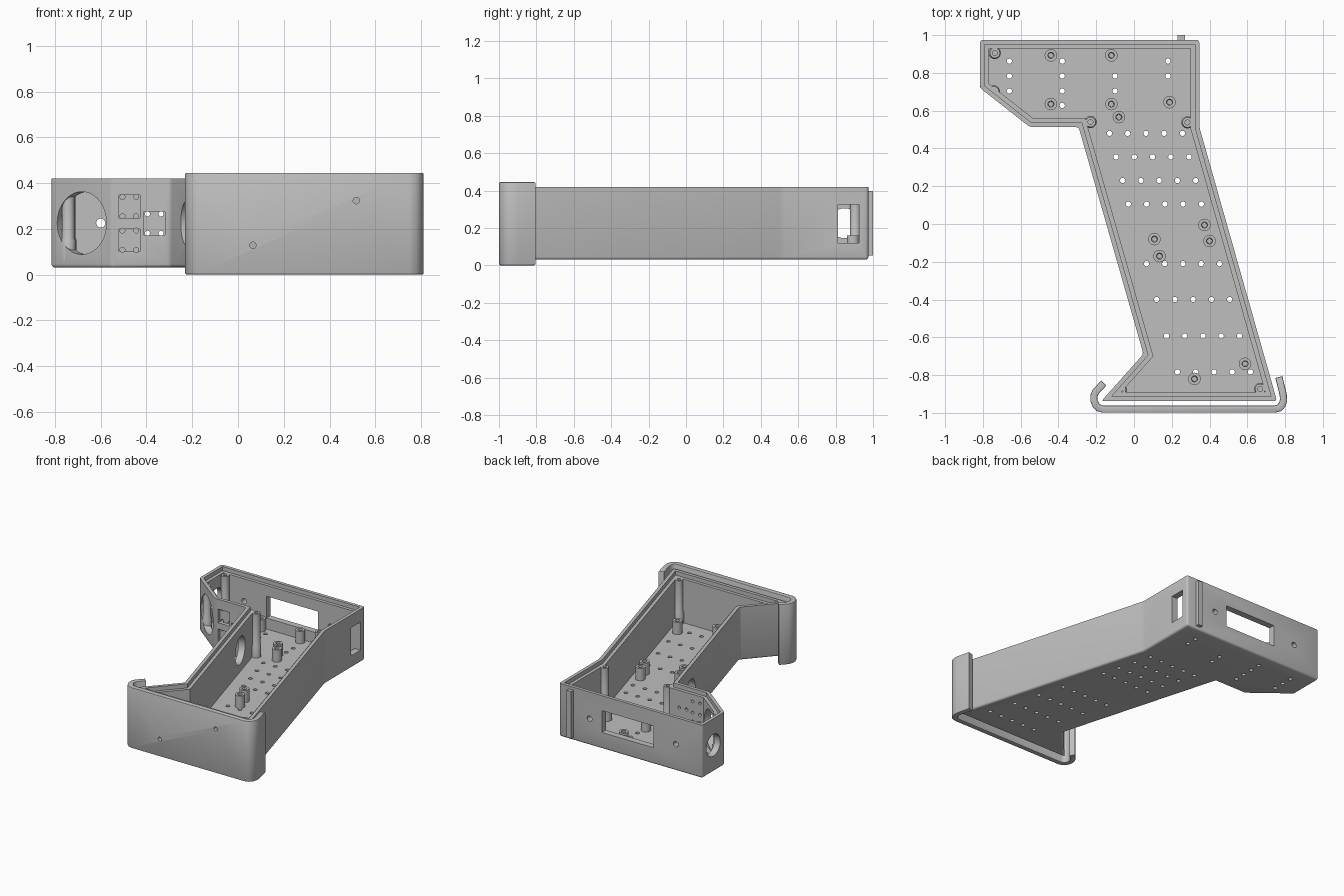
import bpy, bmesh, math
from mathutils import Vector, Matrix

cube = bpy.data.objects.get("Cube")
if cube:
    bpy.data.objects.remove(cube, do_unlink=True)

grey = bpy.data.materials.new("plain grey")
grey.use_nodes = True
colour = (0.52, 0.52, 0.52, 1)
grey.diffuse_color = colour
grey.node_tree.nodes["Principled BSDF"].inputs["Base Color"].default_value = colour
parts = []


def make(name, bm, helper=False):
    bmesh.ops.recalc_face_normals(bm, faces=bm.faces)
    mesh = bpy.data.meshes.new(name)
    bm.to_mesh(mesh)
    bm.free()
    mesh.materials.append(grey)
    ob = bpy.data.objects.new(name, mesh)
    bpy.context.collection.objects.link(ob)
    ob.hide_render = helper
    if not helper:
        parts.append(ob)
    return ob


def offset(points, d, closed=True):
    """Shift a path to its left by d with mitred corners."""
    pts = [Vector(p) for p in points]
    out = []
    for i, p in enumerate(pts):
        a = (p - pts[i - 1]).normalized() if closed or i else None
        b = (pts[(i + 1) % len(pts)] - p).normalized() if closed or i < len(pts) - 1 else None
        a, b = a or b, b or a
        na, nb = Vector((-a.y, a.x)), Vector((-b.y, b.x))
        out.append(p + (na + nb) * d / (1 + na.dot(nb)))
    return out


def prism(points, z0, z1):
    bm = bmesh.new()
    face = bm.faces.new([bm.verts.new((p[0], p[1], z0)) for p in points])
    top = bmesh.ops.extrude_face_region(bm, geom=[face])
    verts = [g for g in top["geom"] if isinstance(g, bmesh.types.BMVert)]
    bmesh.ops.translate(bm, verts=verts, vec=(0, 0, z1 - z0))
    return bm


def drill(bm, p, axis, r, depth, sides=16):
    """Add a cylinder centred on p along axis."""
    turn = Vector(axis).to_track_quat('Z', 'Y').to_matrix().to_4x4()
    bmesh.ops.create_cone(bm, cap_ends=True, segments=sides, radius1=r, radius2=r,
                          depth=depth, matrix=Matrix.Translation(p) @ turn)


def block(bm, p, size):
    bmesh.ops.create_cube(bm, size=1, matrix=Matrix.Translation(p) @ Matrix.Diagonal((*size, 1)))


def cut(ob, cutters):
    for c in cutters:
        m = ob.modifiers.new("cut", 'BOOLEAN')
        m.operation, m.solver, m.object = 'DIFFERENCE', 'EXACT', c
    dg = bpy.context.evaluated_depsgraph_get()
    mesh = bpy.data.meshes.new_from_object(ob.evaluated_get(dg))
    ob.modifiers.clear()
    ob.data = mesh
    for c in cutters:
        bpy.data.objects.remove(c, do_unlink=True)


# Case outline and levels
outline = [(-.815, .72), (-.551, .513), (-.293, .513), (.05, -.688), (-.172, -.937),
           (.757, -.937), (.346, .513), (.346, .975), (-.815, .975)]
BASE, FLOOR, LEDGE, RIM, MID = .03, .07, .39, .42, .225

# Case body with rounded base and corners
bm = prism(outline, BASE, RIM)
edges = [e for e in bm.edges if min(v.co.z for v in e.verts) < BASE + .001]
bmesh.ops.bevel(bm, geom=edges, offset=.015, segments=3, affect='EDGES', profile=.5)
case = make("case", bm)

cavity = make("cavity", prism(offset(outline, .047), FLOOR, RIM + .1), True)
rim_step = make("rim_step", prism(offset(outline, .024), LEDGE, RIM + .1), True)

# Button recesses in the short front wall
recess_bm = bmesh.new()
buttons = [(-.475, .297), (-.475, .15), (-.366, .223)]
for x, z in buttons:
    block(recess_bm, (x, .513, z), (.092, .05, .1))
recesses = make("recesses", recess_bm, True)

# Wall openings
holes = bmesh.new()
for x, z in buttons:
    for sx in (-1, 1):
        for sz in (-1, 1):
            drill(holes, (x + sx * .03, .53, z + sz * .042), (0, 1, 0), .011, .12)
drill(holes, (-.683, .616, MID), (.618, .787, 0), .137, .12, 40)
drill(holes, (-.815, .847, MID), (1, 0, 0), .08, .12, 32)
drill(holes, (-.21, .27, MID), (.96, .275, 0), .1, .16, 32)
for x in (.1, -.6):
    drill(holes, (x, .96, MID), (0, 1, 0), .02, .12)
block(holes, (-.21, .96, .23), (.42, .12, .16))
block(holes, (.335, .869, .223), (.12, .112, .205))

# Floor vents: sloping rows in the grip, a grid in the head
rows = [(-.13, .48), (-.095, .355), (-.06, .23), (-.03, .105),
        (.066, -.21), (.12, -.4), (.172, -.593), (.23, -.783)]
vents = [(x + i * .0966, y) for x, y in rows for i in range(5)]
vents += [(-.66 + i * .28, .862 - j * .079) for i in range(4) for j in range(3)
          if (i, j) not in ((2, 0), (3, 2))] + [(-.38, .628)]
for x, y in vents:
    drill(holes, (x, y, .05), (0, 0, 1), .014, .08)
cut(case, [rim_step, cavity, recesses, make("openings", holes, True)])


# Standoffs and lid posts as turned tubes
def tube(name, x, y, profile, sides=20):
    bm = bmesh.new()
    verts = [bm.verts.new((r, 0, z)) for r, z in profile]
    edges = [bm.edges.new(pair) for pair in zip(verts, verts[1:])]
    bmesh.ops.spin(bm, geom=verts + edges, cent=(0, 0, 0), axis=(0, 0, 1),
                   angle=math.tau, steps=sides)
    bmesh.ops.remove_doubles(bm, verts=bm.verts, dist=.0005)
    bmesh.ops.translate(bm, verts=bm.verts, vec=(x, y, 0))
    make(name, bm)


standoffs = [(-.44, .893), (-.12, .893), (-.44, .635), (-.12, .635), (-.08, .566),
             (.188, .645), (.373, -.005), (.4, -.09), (.108, -.08), (.135, -.17),
             (.588, -.74), (.32, -.82)]
short = [(.033, .06), (.033, .16), (.016, .16), (.013, .08), (0, .08)]
for x, y in standoffs:
    tube("standoff", x, y, short)

posts = [(-.737, .905), (-.742, .702), (-.23, .54), (.283, .538), (-.07, -.878), (.668, -.873)]
tall = [(.032, .06), (.032, .15), (.027, .16), (.027, LEDGE), (.013, LEDGE), (.013, .3), (0, .3)]
for x, y in posts:
    tube("lid_post", x, y, tall)

# Rib on the back wall
bm = bmesh.new()
block(bm, (.25, .983, .225), (.038, .034, .345))
make("back_rib", bm)

# Front plate with a hook at each end
path = [(-.16, -.842), (-.203, -.888), (-.212, -.91), (-.212, -.935), (-.202, -.958),
        (-.187, -.973), (-.165, -.98), (.745, -.98), (.77, -.973), (.785, -.956),
        (.792, -.932), (.79, -.905), (.767, -.81)]
profile = offset(path, -.019, False) + offset(path, .019, False)[::-1]
bm = prism(profile, 0, .445)
flat = [e for e in bm.edges if abs(e.verts[0].co.z - e.verts[1].co.z) < .001]
bmesh.ops.bevel(bm, geom=flat, offset=.006, segments=2, affect='EDGES', profile=.5)
plate = make("front_plate", bm)
holes = bmesh.new()
for x, z in ((.065, .128), (.517, .323)):
    drill(holes, (x, -.98, z), (0, 1, 0), .014, .1)
cut(plate, [make("plate_holes", holes, True)])

# Smooth the rounded surfaces, keep the corners sharp
bpy.ops.object.select_all(action='DESELECT')
for ob in parts:
    ob.select_set(True)
bpy.context.view_layer.objects.active = case
bpy.ops.object.shade_smooth_by_angle(angle=math.radians(32))
